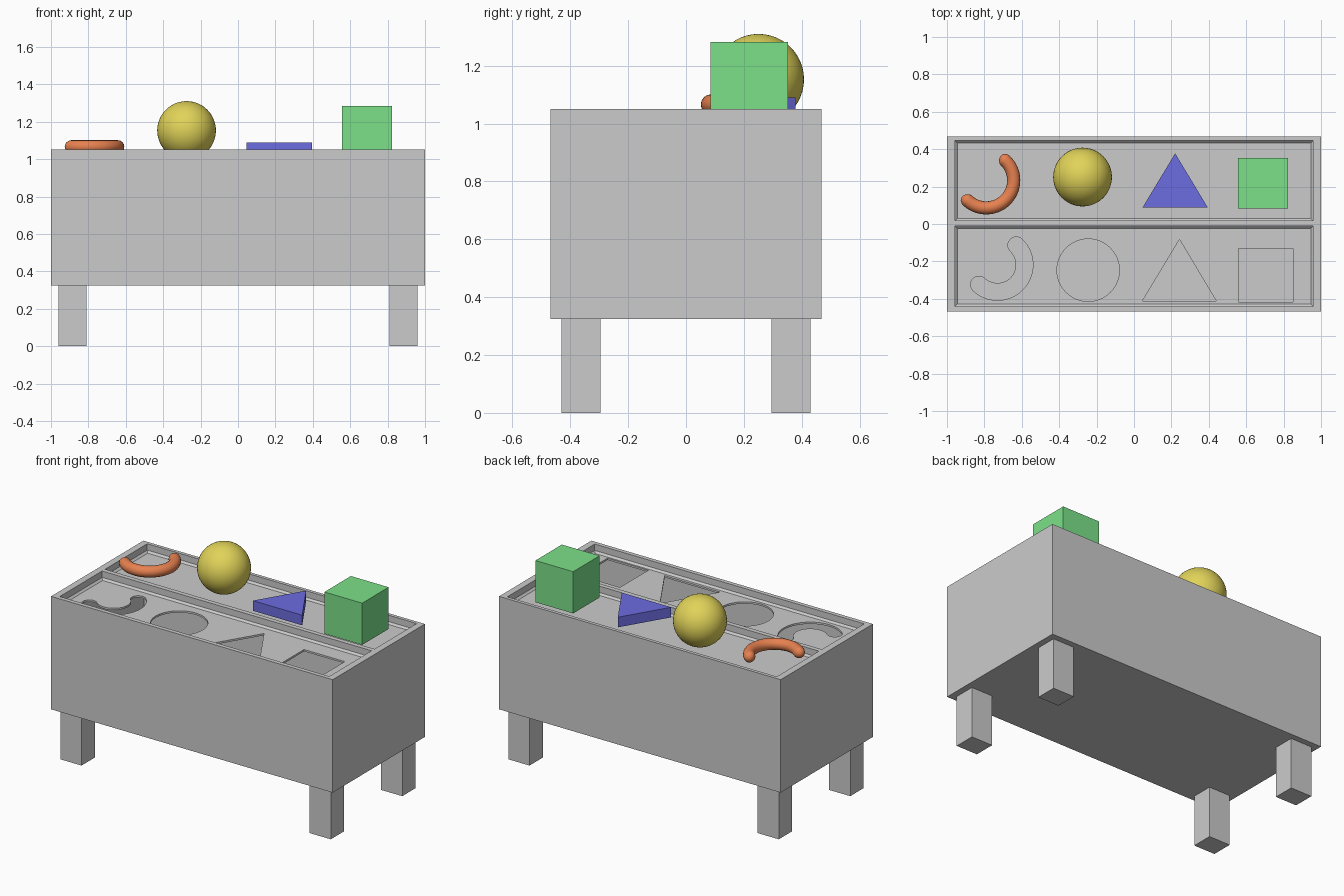
import bpy
import bmesh
from math import sin, cos, pi, radians, sqrt

if "Cube" in bpy.data.objects:
    bpy.data.objects.remove(bpy.data.objects["Cube"])


def loft(name, loops):
    """Closed solid through stacked loops of 3D points, bottom to top."""
    bm = bmesh.new()
    rings = [[bm.verts.new(p) for p in loop] for loop in loops]
    bm.faces.new(rings[0][::-1])
    bm.faces.new(rings[-1])
    n = len(rings[0])
    for a, b in zip(rings, rings[1:]):
        for i in range(n):
            j = (i + 1) % n
            bm.faces.new((a[i], a[j], b[j], b[i]))
    bmesh.ops.recalc_face_normals(bm, faces=bm.faces)
    mesh = bpy.data.meshes.new(name)
    bm.to_mesh(mesh)
    bm.free()
    obj = bpy.data.objects.new(name, mesh)
    bpy.context.collection.objects.link(obj)
    return obj


def prism(name, outline, z0, z1):
    return loft(name, [[(x, y, z) for x, y in outline] for z in (z0, z1)])


def rect(x0, x1, y0, y1):
    return [(x0, y0), (x1, y0), (x1, y1), (x0, y1)]


def arc(cx, cy, r, a0, a1, n):
    return [(cx + r * cos(radians(a0 + (a1 - a0) * i / n)),
             cy + r * sin(radians(a0 + (a1 - a0) * i / n))) for i in range(n + 1)]


def cut(target, cutter):
    mod = target.modifiers.new("cut", 'BOOLEAN')
    mod.operation, mod.solver, mod.object = 'DIFFERENCE', 'EXACT', cutter
    bpy.context.view_layer.objects.active = target
    bpy.ops.object.modifier_apply(modifier=mod.name)
    bpy.data.objects.remove(cutter)


def colour(obj, name, rgb):
    mat = bpy.data.materials.new(name)
    mat.diffuse_color = (*rgb, 1)
    mat.use_nodes = True
    mat.node_tree.nodes["Principled BSDF"].inputs["Base Color"].default_value = mat.diffuse_color
    obj.data.materials.append(mat)


def smooth(obj):
    bpy.ops.object.select_all(action='DESELECT')
    obj.select_set(True)
    bpy.context.view_layer.objects.active = obj
    bpy.ops.object.shade_smooth_by_angle()


TOP, FLOOR = 1.05, 0.997

# Hollow box
box = prism("toy_box", rect(-1, 1, -0.468, 0.468), 0.325, TOP)

# Two recessed trays with a small chamfer around the floor
for y0, y1 in ((-0.441, -0.012), (0.018, 0.446)):
    loops = []
    for inset, z in ((0.012, FLOOR), (0, FLOOR + 0.012), (0, TOP + 0.05)):
        r = rect(-0.957 + inset, 0.957 - inset, y0 + inset, y1 - inset)
        loops.append([(x, y, z) for x, y in r])
    cut(box, loft("tray_cutter", loops))

cut(box, prism("cavity_cutter", rect(-0.98, 0.98, -0.448, 0.448), 0.345, FLOOR - 0.012))

# Sorting holes in the front tray
hx, hy, hr, hw, a0, a1 = -0.73, -0.218, 0.145, 0.045, -133, 46
end = (hx + hr * cos(radians(a1)), hy + hr * sin(radians(a1)))
start = (hx + hr * cos(radians(a0)), hy + hr * sin(radians(a0)))
crescent = (arc(hx, hy, hr + hw, a0, a1, 28)
            + arc(*end, hw, a1, a1 + 180, 10)[1:-1]
            + arc(hx, hy, hr - hw, a1, a0, 28)
            + arc(*start, hw, a0 + 180, a0 + 360, 10)[1:-1])
holes = (crescent,
         arc(-0.245, -0.247, 0.167, 0, 360, 48)[:-1],
         [(0.045, -0.412), (0.44, -0.412), (0.243, -0.083)],
         rect(0.56, 0.85, -0.418, -0.13))
for outline in holes:
    cut(box, prism("hole_cutter", outline, 0.9, FLOOR + 0.02))

# Four legs
for sx, side in ((-1, "left"), (1, "right")):
    for sy, end_name in ((-1, "front"), (1, "back")):
        xs = sorted((sx * 0.81, sx * 0.96))
        ys = sorted((sy * 0.295, sy * 0.43))
        prism(f"{end_name}_{side}_leg", rect(*xs, *ys), 0, 0.325)

# Curved tube toy with rounded ends
R, r = 0.147, 0.035
path = []
for i in range(8):
    t = pi / 2 * (i + 0.3) / 8
    path.append((-133 - (r * cos(t) / R) * 180 / pi, sin(t)))
path += [(-133 + 179 * i / 28, 1) for i in range(29)]
for i in reversed(range(8)):
    t = pi / 2 * (i + 0.3) / 8
    path.append((46 + (r * cos(t) / R) * 180 / pi, sin(t)))
curve = bpy.data.curves.new("curved_tube", 'CURVE')
curve.dimensions = '3D'
curve.bevel_depth, curve.bevel_resolution, curve.use_fill_caps = r, 6, True
spline = curve.splines.new('POLY')
spline.points.add(len(path) - 1)
for p, (deg, scale) in zip(spline.points, path):
    a = radians(deg)
    p.co = (-0.79 + R * cos(a), 0.233 + R * sin(a), 1.066, 1)
    p.radius = scale
tube = bpy.data.objects.new("curved_tube", curve)
bpy.context.collection.objects.link(tube)
bpy.ops.object.select_all(action='DESELECT')
tube.select_set(True)
bpy.context.view_layer.objects.active = tube
bpy.ops.object.convert(target='MESH')
tube = bpy.context.object
smooth(tube)
colour(tube, "red", (0.8, 0.22, 0.08))

# Ball
bpy.ops.mesh.primitive_uv_sphere_add(segments=48, ring_count=24, radius=0.157,
                                     location=(-0.275, 0.251, 1.153))
ball = bpy.context.object
ball.name = "ball"
smooth(ball)
colour(ball, "yellow", (0.75, 0.65, 0.1))

# Triangle block
triangle = prism("triangle_block", [(0.045, 0.087), (0.395, 0.087), (0.22, 0.378)], 1.025, 1.09)
colour(triangle, "blue", (0.15, 0.15, 0.75))

# Cube block
cube = prism("cube_block", rect(0.555, 0.823, 0.084, 0.352), 1.015, 1.283)
colour(cube, "green", (0.2, 0.75, 0.25))
